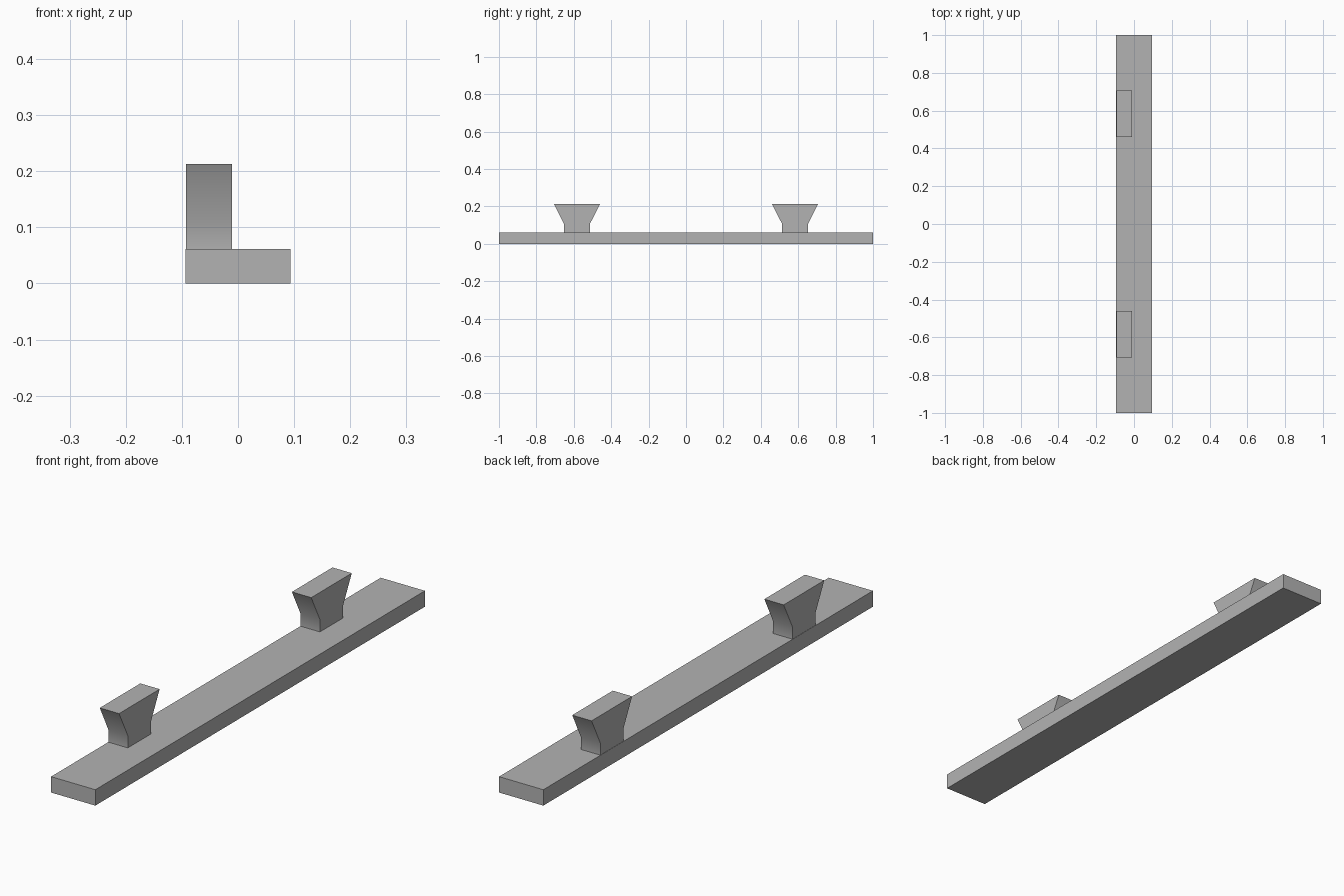
import bpy
import bmesh

default = bpy.data.objects.get("Cube")
if default:
    bpy.data.objects.remove(default, do_unlink=True)

grey = bpy.data.materials.new("grey")
grey.use_nodes = True
grey.diffuse_color = (0.45, 0.45, 0.45, 1)
grey.node_tree.nodes["Principled BSDF"].inputs["Base Color"].default_value = grey.diffuse_color


def extrude_profile(name, profile, x0, x1):
    """Extrude a closed (y, z) profile along x."""
    bm = bmesh.new()
    face = bm.faces.new([bm.verts.new((x0, y, z)) for y, z in profile])
    grown = bmesh.ops.extrude_face_region(bm, geom=[face])["geom"]
    moved = [v for v in grown if isinstance(v, bmesh.types.BMVert)]
    bmesh.ops.translate(bm, verts=moved, vec=(x1 - x0, 0, 0))
    bmesh.ops.recalc_face_normals(bm, faces=bm.faces)
    mesh = bpy.data.meshes.new(name)
    bm.to_mesh(mesh)
    bm.free()
    mesh.materials.append(grey)
    obj = bpy.data.objects.new(name, mesh)
    bpy.context.collection.objects.link(obj)
    return obj


# Long flat base plank
LENGTH, TOP = 1.0, 0.061
extrude_profile("base_plank", [(-LENGTH, 0), (LENGTH, 0), (LENGTH, TOP), (-LENGTH, TOP)],
                -0.094, 0.094)

# Two flared pegs along one edge: straight neck, widening head
half = [(0.07, TOP), (0.07, 0.108), (0.123, 0.213)]
for name, centre in (("front_peg", -0.583), ("back_peg", 0.583)):
    outline = [(centre + w, z) for w, z in half]
    outline += [(centre - w, z) for w, z in reversed(half)]
    peg = extrude_profile(name, outline, -0.093, -0.011)
    bpy.ops.object.select_all(action="DESELECT")
    peg.select_set(True)
    bpy.context.view_layer.objects.active = peg
    bpy.ops.object.shade_smooth_by_angle(angle=0.6)
